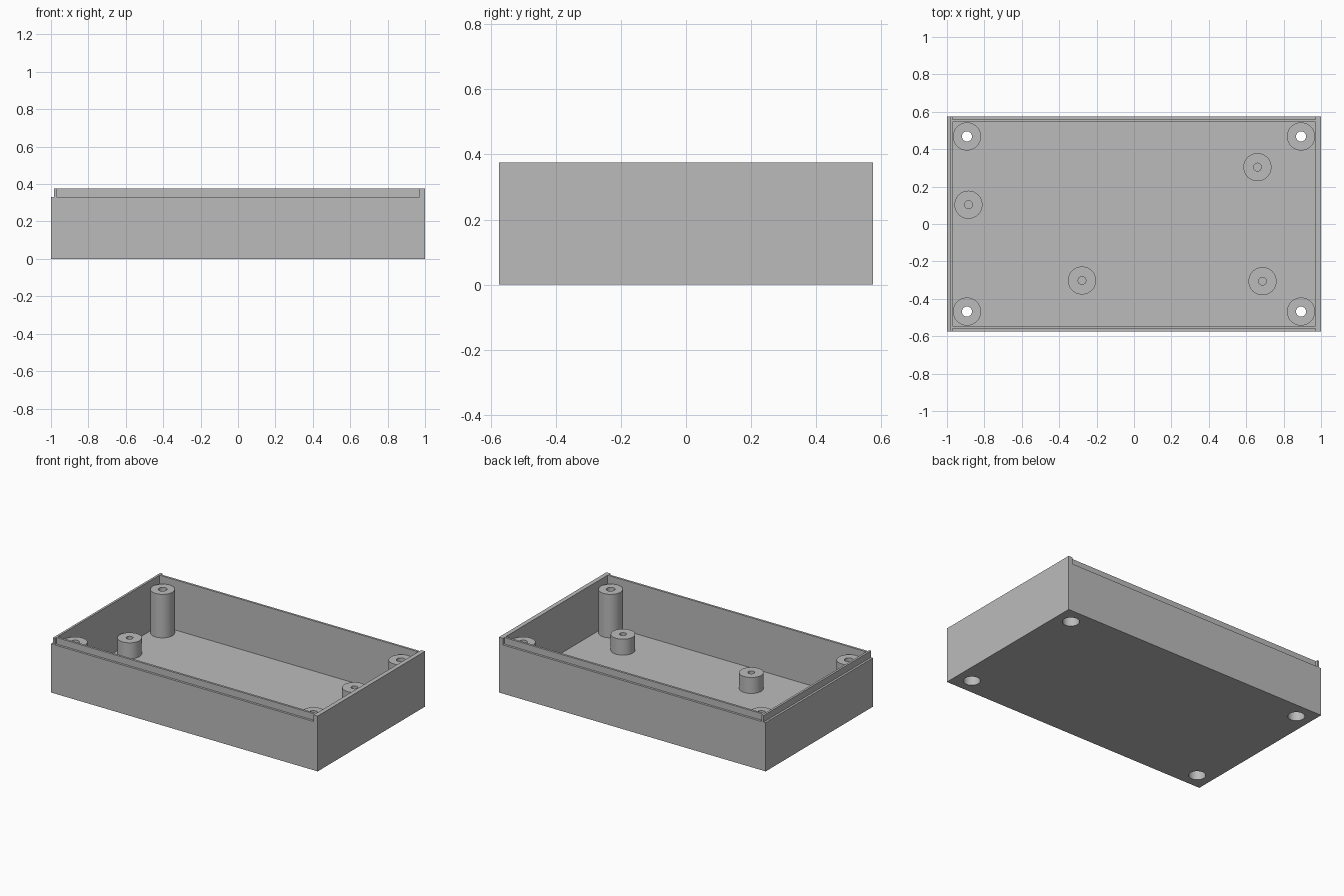
import bpy, bmesh
from math import radians, cos, sin, pi

if "Cube" in bpy.data.objects:
    bpy.data.objects.remove(bpy.data.objects["Cube"])

HALF_X, HALF_Y, HEIGHT = 1.0, 0.575, 0.375
WALL, LIP, FLOOR, LEDGE = 0.03, 0.015, 0.035, 0.33
SEGMENTS = 48

grey = bpy.data.materials.new("plain_grey")
grey.use_nodes = True
grey.diffuse_color = (0.5, 0.5, 0.5, 1)
grey.node_tree.nodes["Principled BSDF"].inputs["Base Color"].default_value = (0.5, 0.5, 0.5, 1)


def finish(name, bm):
    """Turn a bmesh into a named grey object."""
    bmesh.ops.recalc_face_normals(bm, faces=bm.faces)
    mesh = bpy.data.meshes.new(name)
    bm.to_mesh(mesh)
    bm.free()
    mesh.materials.append(grey)
    obj = bpy.data.objects.new(name, mesh)
    bpy.context.collection.objects.link(obj)
    return obj


def box(name, low, high, round_slot=0):
    """Box between two corners; round_slot rounds its lower edges along y."""
    bm = bmesh.new()
    bmesh.ops.create_cube(bm, size=1)
    for v in bm.verts:
        v.co = [h if c > 0 else l for c, l, h in zip(v.co, low, high)]
    if round_slot:
        edges = [e for e in bm.edges if all(v.co.z == low[2] for v in e.verts)
                 and e.verts[0].co.x == e.verts[1].co.x]
        bmesh.ops.bevel(bm, geom=edges, offset=round_slot, segments=3,
                        profile=0.5, affect='EDGES')
    return finish(name, bm)


def lathe(name, x, y, profile):
    """Revolve a closed (radius, z) profile; zero radii become a pole."""
    bm = bmesh.new()
    rings = []
    for r, z in profile:
        if r == 0:
            rings.append([bm.verts.new((x, y, z))] * SEGMENTS)
        else:
            rings.append([bm.verts.new((x + r * cos(2 * pi * i / SEGMENTS),
                                        y + r * sin(2 * pi * i / SEGMENTS), z))
                          for i in range(SEGMENTS)])
    for a, b in zip(rings, rings[1:]):
        for i in range(SEGMENTS):
            j = (i + 1) % SEGMENTS
            corners = list(dict.fromkeys((a[i], a[j], b[j], b[i])))
            if len(corners) > 2:
                bm.faces.new(corners)
    return finish(name, bm)


def smooth(obj):
    obj.data.shade_smooth()
    obj.data.set_sharp_from_angle(angle=radians(30))


def cut(target, cutter):
    """Subtract the cutter from the target, then discard it."""
    cutter.hide_render = True
    mod = target.modifiers.new("cut", 'BOOLEAN')
    mod.operation, mod.solver, mod.object = 'DIFFERENCE', 'EXACT', cutter
    bpy.context.view_layer.objects.active = target
    bpy.ops.object.modifier_apply(modifier=mod.name)
    bpy.data.objects.remove(cutter)


# Open tray
tray = box("tray", (-HALF_X, -HALF_Y, 0), (HALF_X, HALF_Y, HEIGHT))
inner_x, inner_y = HALF_X - WALL, HALF_Y - WALL
cut(tray, box("cavity", (-inner_x, -inner_y, FLOOR), (inner_x, inner_y, 1)))

# Stepped rim: open ledge at the -x end, recessed ledges on the long sides
cut(tray, box("end_ledge", (-2, -1, LEDGE), (-HALF_X + LIP, 1, 1)))
for side in (-1, 1):
    ys = sorted((side, side * (HALF_Y - LIP)))
    cut(tray, box("side_ledge", (-inner_x, ys[0], LEDGE), (inner_x, ys[1], 1), 0.01))

# Corner screw posts, counterbored from below
POST, BORE, SCREW, PILOT = 0.075, 0.052, 0.027, 0.021
POST_TOP, BORE_TOP = 0.33, 0.26
for sx in (-1, 1):
    for sy in (-1, 1):
        x, y = sx * 0.893, sy * 0.468
        cut(tray, lathe("bore", x, y, [(0, -0.1), (BORE, -0.1), (BORE, 0.1), (0, 0.1)]))
        name = f"{'back' if sy > 0 else 'front'}_{'left' if sx > 0 else 'right'}_screw_post"
        smooth(lathe(name, x, y, [
            (BORE, FLOOR), (POST, FLOOR), (POST, POST_TOP), (SCREW, POST_TOP),
            (SCREW, BORE_TOP), (BORE, BORE_TOP), (BORE, FLOOR)]))
smooth(tray)

# Short standoffs with blind pilot holes
STAND_TOP = 0.143
for n, (x, y) in enumerate([(-0.885, 0.103), (-0.278, -0.302),
                            (0.687, -0.306), (0.66, 0.304)], 1):
    smooth(lathe(f"standoff_{n}", x, y, [
        (0, FLOOR), (POST, FLOOR), (POST, STAND_TOP), (PILOT, STAND_TOP),
        (PILOT, FLOOR + 0.01), (0, FLOOR + 0.01)]))
